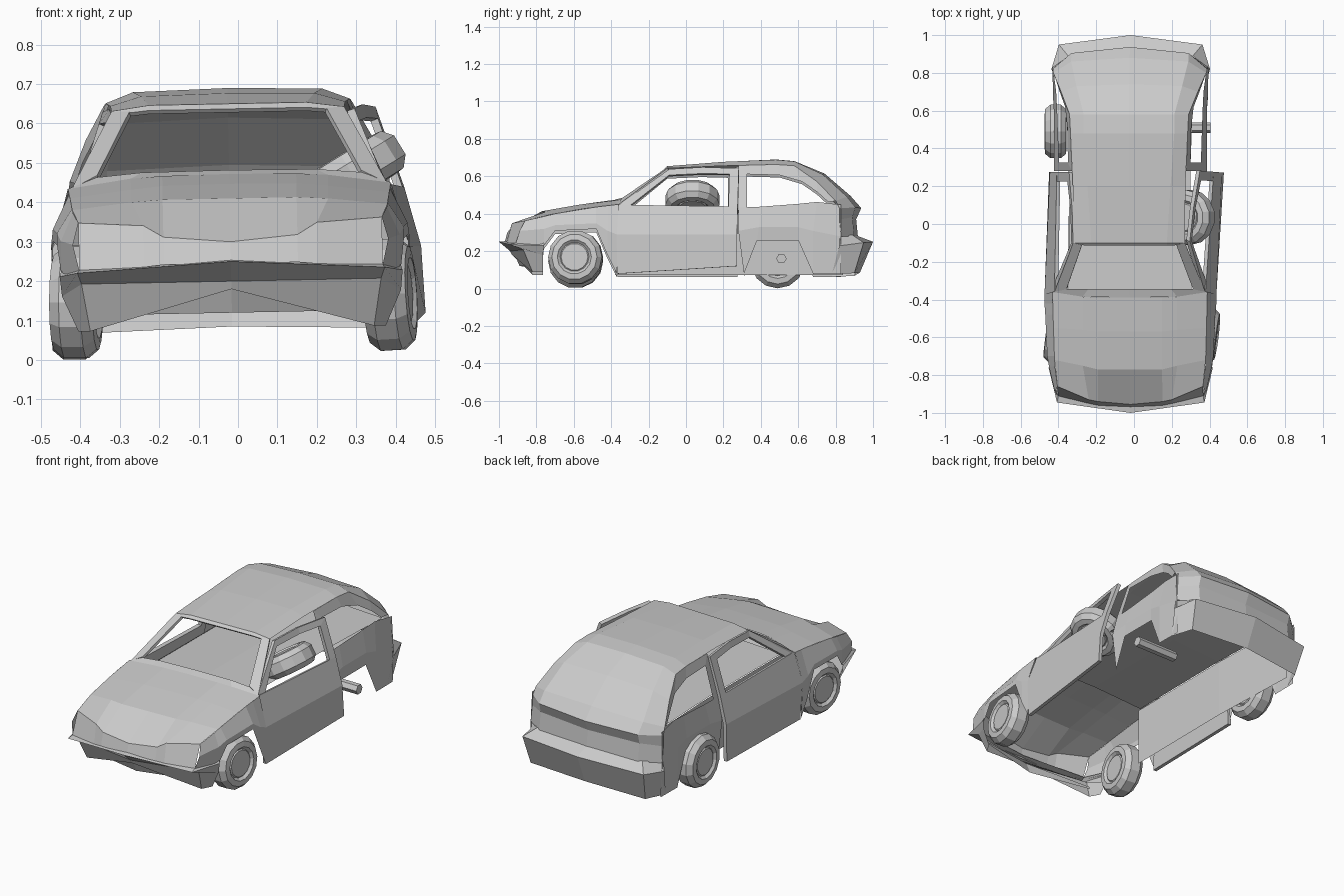
import bpy, bmesh, math
from mathutils import Matrix, Vector

paint = bpy.data.materials.new("plain_grey")
paint.diffuse_color = (0.6, 0.6, 0.6, 1)


def finish(name, bm, thick=0):
    bmesh.ops.remove_doubles(bm, verts=bm.verts, dist=0.0005)
    bmesh.ops.recalc_face_normals(bm, faces=bm.faces)
    me = bpy.data.meshes.new(name)
    bm.to_mesh(me)
    bm.free()
    ob = bpy.data.objects.new(name, me)
    bpy.context.collection.objects.link(ob)
    me.materials.append(paint)
    if thick:
        m = ob.modifiers.new("thickness", 'SOLIDIFY')
        m.thickness = thick
        m.offset = -1
    return ob


def lean(v):
    # the whole shell leans slightly to its left
    return Vector((v[0] - 0.02 * v[2] - 0.013, v[1], v[2] + 0.02 * v[0]))


def loft(bm, rows, side, move=None):
    grid = []
    for r in rows:
        line = []
        for p in r:
            v = Vector((p[0] * side, p[1], p[2]))
            if move:
                v = move @ v
            line.append(bm.verts.new(lean(v)))
        grid.append(line)
    for a, b in zip(grid, grid[1:]):
        for i in range(len(a) - 1):
            bm.faces.new((a[i], a[i + 1], b[i + 1], b[i]))


def panel(name, *strips, sides=(1, -1), move=None, thick=0):
    bm = bmesh.new()
    for s in sides:
        for rows in strips:
            loft(bm, rows, s, move)
    return finish(name, bm, thick)


# hood and nose
panel("hood", [
    [(0, -.97, .245), (.17, -.96, .245), (.22, -.95, .24), (.385, -.91, .235)],
    [(0, -.955, .30), (.17, -.94, .315), (.22, -.93, .345), (.385, -.86, .355)],
    [(0, -.77, .41), (.17, -.77, .41), (.25, -.75, .405), (.40, -.72, .388)],
    [(0, -.57, .447), (.17, -.57, .445), (.25, -.56, .437), (.405, -.55, .418)],
    [(0, -.39, .472), (.17, -.39, .47), (.25, -.385, .465), (.41, -.36, .442)]])
# front bumper with pointed lower corners
panel("front_bumper", [
    [(0, -.95, .255), (.38, -.89, .24), (.43, -.76, .235)],
    [(0, -1.0, .25), (.39, -.945, .228), (.435, -.76, .22)],
    [(0, -.94, .20), (.38, -.87, .20), (.43, -.765, .17)],
    [(0, -.93, .18), (.36, -.82, .08), (.39, -.765, .08)]])
panel("front_valance", [[(0, -.92, .19), (.36, -.82, .14)], [(0, -.89, .12), (.35, -.81, .12)]])
# front fenders, lower edge follows the wheel arch
panel("front_fender", [
    [(.385, -.86, .355), (.398, -.75, .38), (.40, -.70, .392), (.407, -.48, .428),
     (.408, -.42, .435), (.41, -.36, .442)],
    [(.40, -.89, .30), (.43, -.76, .31), (.44, -.70, .33), (.45, -.48, .34),
     (.455, -.42, .30), (.455, -.37, .28)],
    [(.385, -.91, .235), (.43, -.76, .22), (.44, -.70, .30), (.45, -.48, .31),
     (.452, -.42, .17), (.448, -.37, .07)]])
# windscreen surround
panel("cowl", [
    [(0, -.39, .472), (.25, -.385, .465), (.41, -.36, .442)],
    [(0, -.345, .482), (.22, -.345, .48), (.335, -.345, .47)]])
panel("windscreen_pillar", [
    [(.40, -.36, .442), (.295, -.1, .637)],
    [(.335, -.345, .475), (.25, -.112, .635)]], thick=.015)
panel("windscreen_header", [
    [(0, -.10, .65), (.2, -.10, .65), (.295, -.10, .637)],
    [(0, -.115, .637), (.2, -.115, .637), (.25, -.112, .632)]], thick=.012)
# roof
panel("roof", [
    [(0, -.10, .65), (.2, -.10, .65), (.295, -.10, .637)],
    [(0, .20, .677), (.22, .20, .673), (.298, .20, .65)],
    [(0, .48, .69), (.24, .48, .684), (.31, .48, .657)],
    [(0, .58, .681), (.24, .58, .675), (.315, .58, .65)]])
# hatch and tail
panel("hatch", [
    [(0, .58, .681), (.24, .58, .675), (.315, .58, .65)],
    [(0, .74, .615), (.28, .73, .605), (.362, .70, .565)],
    [(0, .88, .495), (.31, .86, .485), (.405, .80, .46)],
    [(0, .937, .43), (.31, .905, .428), (.41, .82, .42)],
    [(0, .91, .37), (.31, .89, .375), (.412, .82, .36)],
    [(0, .92, .27), (.31, .90, .27), (.413, .83, .27)]])
panel("rear_bumper", [
    [(0, .92, .28), (.33, .89, .28), (.413, .82, .27)],
    [(0, 1.0, .25), (.38, .95, .238), (.42, .82, .22)],
    [(0, .93, .085), (.36, .90, .075), (.405, .78, .07)]])
# rear quarters: lower panel, window surround and door post
panel("rear_quarter", [
    [(.375, .28, .425), (.378, .40, .43), (.385, .60, .445), (.39, .70, .455), (.407, .83, .44)],
    [(.405, .28, .30), (.405, .39, .32), (.405, .60, .32), (.41, .68, .30), (.413, .83, .27)],
    [(.40, .31, .07), (.40, .38, .25), (.40, .60, .25), (.407, .68, .07), (.405, .83, .07)]])
panel("quarter_window_frame", [
    [(.302, .28, .652), (.31, .48, .657), (.315, .58, .65), (.362, .70, .565), (.405, .80, .46)],
    [(.325, .325, .605), (.327, .50, .60), (.34, .62, .565), (.37, .70, .51), (.39, .76, .455)]],
    [[(.302, .28, .652), (.375, .28, .425)],
     [(.325, .325, .605), (.378, .325, .425)]])

# doors: the left one is shut, the right one stands ajar
hinge = Vector((.43, -.37, 0))
ajar = (Matrix.Translation(hinge) @ Matrix.Rotation(math.radians(-5), 4, 'Z')
        @ Matrix.Translation(-hinge))
door_frame = [
    [(.395, -.36, .44), (.297, -.1, .632), (.302, .08, .642), (.318, .275, .635), (.387, .275, .43)],
    [(.395, -.30, .437), (.307, -.1, .60), (.312, .08, .608), (.328, .225, .605), (.387, .225, .43)]]
for nm, s, mv, low in (("left_door", -1, None, .07), ("right_door", 1, ajar, .11)):
    door_panel = [
        [(.40, -.37, .44), (.387, .275, .43)],
        [(.455, -.37, .28), (.427, .275, .28)],
        [(.448, -.365, .07), (.435, .275, low)]]
    panel(nm, door_panel, door_frame, sides=(s,), move=mv, thick=.02)

# inner deck at window-sill height, and the inner wall on the left
panel("inner_deck", [
    [(0, -.36, .42), (0, .30, .42), (0, .86, .42)],
    [(.325, -.36, .41), (.32, .30, .41), (.34, .84, .41)]])
panel("left_inner_wall", [
    [(.33, -.38, .41), (.325, .30, .41), (.345, .84, .41)],
    [(.335, -.38, .08), (.33, .30, .08), (.35, .84, .08)]], sides=(-1,))


def lathe(name, profile, loc, axis, n=14):
    # spins (offset along axis, radius) pairs round the given axis
    rot = Vector((1, 0, 0)).rotation_difference(Vector(axis).normalized())
    bm = bmesh.new()
    rings = []
    for off, r in profile:
        rings.append([bm.verts.new(Vector(loc) + rot @ Vector(
            (off, r * math.cos(i * math.tau / n), r * math.sin(i * math.tau / n))))
            for i in range(n)])
    for a, b in zip(rings, rings[1:]):
        for i in range(n):
            j = (i + 1) % n
            bm.faces.new((a[i], a[j], b[j], b[i]))
    bm.faces.new(rings[0])
    bm.faces.new(rings[-1])
    return finish(name, bm)


# wheels: three fitted, one lying in the right window
tyre = [(.05, .072), (.045, .078), (.058, .092), (.055, .122), (.028, .145),
        (-.028, .145), (-.055, .122), (-.058, .092), (-.045, .078), (-.05, .072)]
steer = math.radians(-7)
lathe("front_right_wheel", tyre, (.385, -.59, .166), (math.cos(steer), math.sin(steer), .06))
lathe("front_left_wheel", tyre, (-.41, -.59, .146), (-math.cos(steer), -math.sin(steer), 0))
lathe("rear_left_wheel", tyre, (-.415, .49, .146), (-1, 0, 0))
lathe("loose_wheel", tyre, (.29, .035, .472), (-math.sin(.55), 0, math.cos(.55)))
# bare axle where the right rear wheel is missing
lathe("rear_axle_stub", [(-.13, .028), (.13, .028)], (.275, .51, .16), (1, 0, 0), 6)
